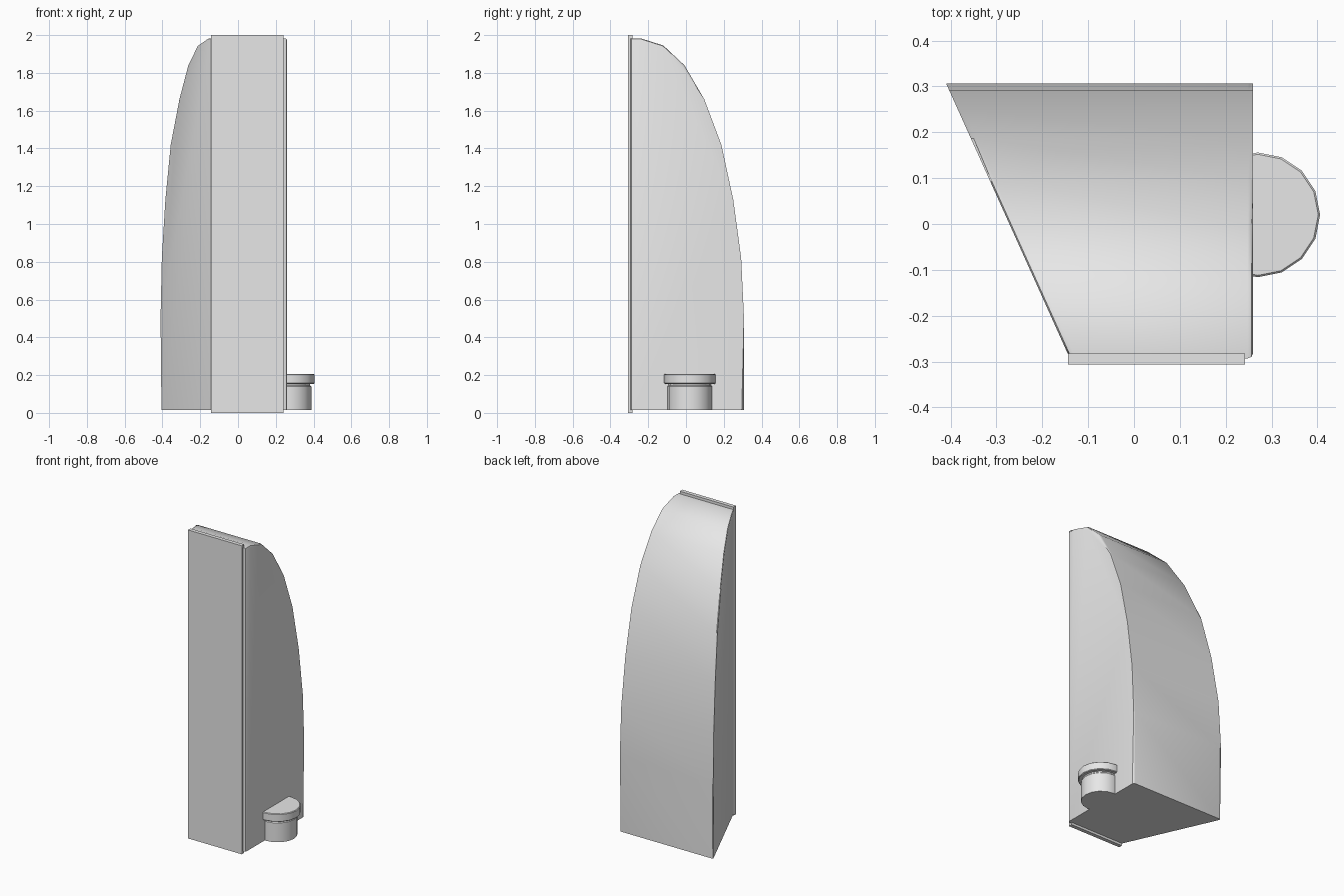
import bpy, bmesh, math

if "Cube" in bpy.data.objects:
    bpy.data.objects.remove(bpy.data.objects["Cube"])

grey = bpy.data.materials.new("plain grey")
grey.diffuse_color = (0.8, 0.8, 0.8, 1)
grey.use_nodes = True
grey.node_tree.nodes["Principled BSDF"].inputs["Base Color"].default_value = grey.diffuse_color


def finish(bm, name, angle=35):
    bmesh.ops.recalc_face_normals(bm, faces=bm.faces[:])
    me = bpy.data.meshes.new(name)
    for f in bm.faces:
        f.smooth = True
    bm.to_mesh(me)
    bm.free()
    me.set_sharp_from_angle(angle=math.radians(angle))
    me.materials.append(grey)
    ob = bpy.data.objects.new(name, me)
    bpy.context.collection.objects.link(ob)
    return ob


# Curved body: side profile (y, z) spanned between a slanted left and a straight right wall
profile = [(-0.293, 0.015), (0.307, 0.015), (0.307, 0.5), (0.292, 0.82), (0.25, 1.13),
           (0.187, 1.42), (0.097, 1.66), (-0.008, 1.84), (-0.12, 1.945),
           (-0.24, 1.983), (-0.293, 1.983)]


def left_x(y):
    return -0.14 - (y + 0.293) * 0.45


bm = bmesh.new()
left = [bm.verts.new((left_x(y), y, z)) for y, z in profile]
right = [bm.verts.new((0.26, y, z)) for y, z in profile]
bm.faces.new(left)
bm.faces.new(right[::-1])
n = len(profile)
for i in range(n):
    j = (i + 1) % n
    bm.faces.new((left[i], right[i], right[j], left[j]))
# Soften the side rims, leaving the base sharp
rims = []
for side in (left, right):
    for i in range(1, n):
        rims.append(bm.edges.get((side[i], side[(i + 1) % n])))
bmesh.ops.bevel(bm, geom=rims, offset=0.012, segments=2, profile=0.5, affect='EDGES')
finish(bm, "curved_body")

# Flat front plate
bm = bmesh.new()
bmesh.ops.create_cube(bm, size=1)
for v in bm.verts:
    v.co.x = 0.049 + v.co.x * 0.386
    v.co.y = -0.2945 + v.co.y * 0.025
    v.co.z = 1.0 + v.co.z * 2.0
finish(bm, "front_plate")


# Round side knob: stacked rings (radius, z) about a vertical axis
def turned(name, rings, sides=16, cx=0.27, cy=0.02):
    bm = bmesh.new()
    loops = []
    for r, z in rings:
        loops.append([bm.verts.new((cx + r * math.cos(2 * math.pi * k / sides),
                                    cy + r * math.sin(2 * math.pi * k / sides), z))
                      for k in range(sides)])
    for a, b in zip(loops, loops[1:]):
        for k in range(sides):
            m = (k + 1) % sides
            bm.faces.new((a[k], a[m], b[m], b[k]))
    bm.faces.new(loops[0][::-1])
    bm.faces.new(loops[-1])
    return finish(bm, name)


turned("knob_stem", [(0.118, 0.015), (0.118, 0.14), (0.112, 0.146), (0.112, 0.156)])
turned("knob_cap", [(0.132, 0.154), (0.136, 0.158), (0.136, 0.202), (0.132, 0.206)])
